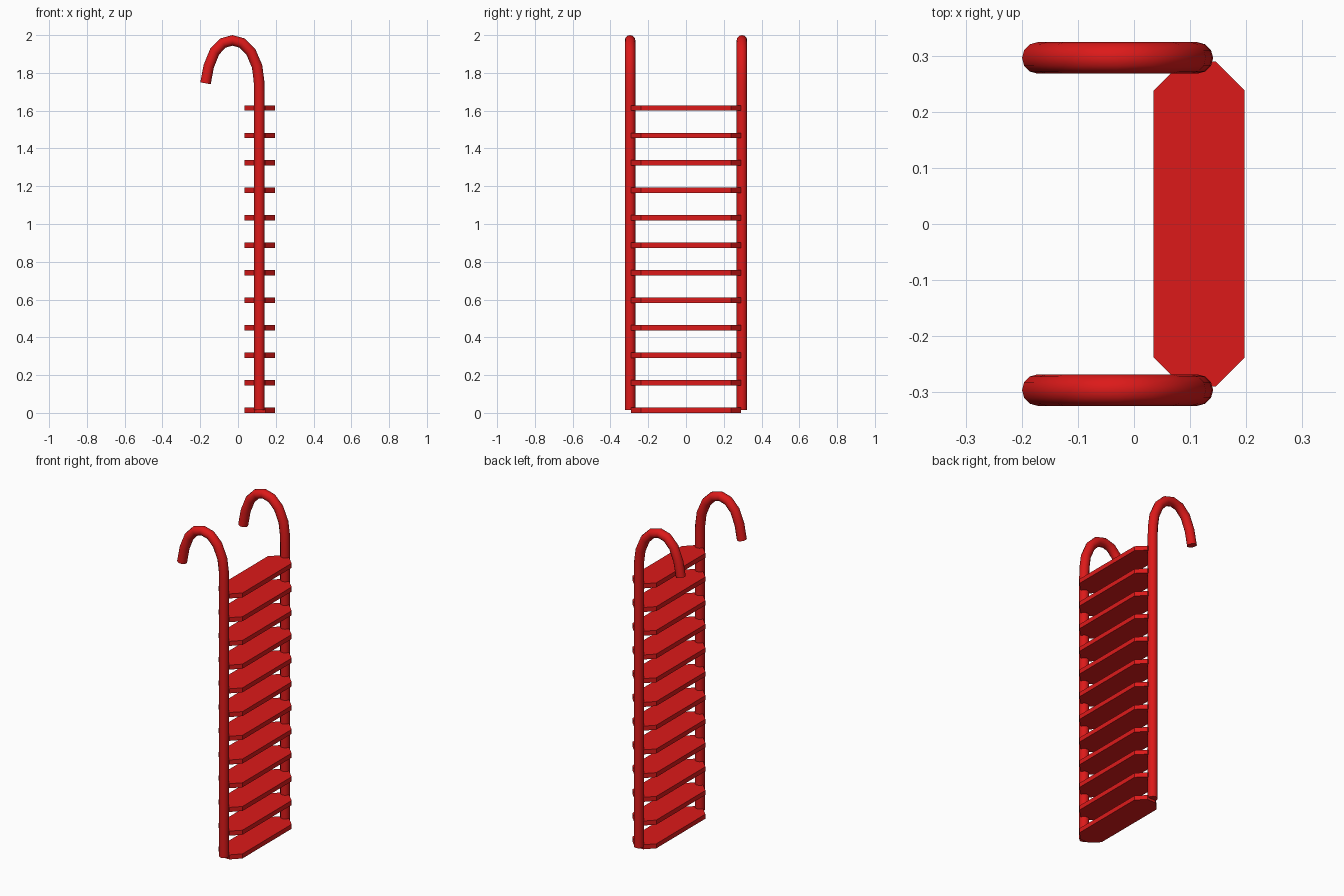
import bpy, bmesh, math

if "Cube" in bpy.data.objects:
    bpy.data.objects.remove(bpy.data.objects["Cube"])

red = bpy.data.materials.new("red_paint")
red.diffuse_color = (0.72, 0.01, 0.01, 1)
red.use_nodes = True
red.node_tree.nodes["Principled BSDF"].inputs["Base Color"].default_value = red.diffuse_color

R = 0.028          # rail tube radius
POLE_X = 0.113
RAIL_Y = 0.296


def make_rail(name, y):
    # straight pole, then a faceted hook bending towards -x
    path = [(POLE_X, 0.014), (POLE_X, 1.70), (0.111, 1.76), (0.101, 1.835),
            (0.068, 1.912), (0.022, 1.958), (-0.03, 1.972), (-0.08, 1.958),
            (-0.124, 1.912), (-0.155, 1.835), (-0.172, 1.745)]
    cu = bpy.data.curves.new(name, 'CURVE')
    cu.dimensions = '3D'
    cu.bevel_depth = R
    cu.bevel_resolution = 4
    cu.use_fill_caps = True
    sp = cu.splines.new('POLY')
    sp.points.add(len(path) - 1)
    for p, (x, z) in zip(sp.points, path):
        p.co = (x, y, z, 1)
    ob = bpy.data.objects.new(name, cu)
    bpy.context.collection.objects.link(ob)
    bpy.ops.object.select_all(action='DESELECT')
    ob.select_set(True)
    bpy.context.view_layer.objects.active = ob
    bpy.ops.object.convert(target='MESH')
    ob = bpy.context.object
    ob.data.materials.clear()
    ob.data.materials.append(red)
    bpy.ops.object.shade_smooth_by_angle(angle=math.radians(35))


def make_step(name, z):
    # flat plate with clipped corners, ends buried in the rails
    cx, hw, hl, c, t = 0.116, 0.081, 0.29, 0.052, 0.028
    outline = [(hw, hl - c), (hw - c, hl), (c - hw, hl), (-hw, hl - c),
               (-hw, c - hl), (c - hw, -hl), (hw - c, -hl), (hw, c - hl)]
    bm = bmesh.new()
    face = bm.faces.new([bm.verts.new((cx + x, y, z - t / 2)) for x, y in outline])
    ext = bmesh.ops.extrude_face_region(bm, geom=[face])
    top = [v for v in ext["geom"] if isinstance(v, bmesh.types.BMVert)]
    bmesh.ops.translate(bm, verts=top, vec=(0, 0, t))
    if not any(f.normal.z < 0 for f in bm.faces) or len(bm.faces) < 10:
        bm.faces.new([v for v in bm.verts if v not in top]) if len(bm.faces) < 10 else None
    bmesh.ops.recalc_face_normals(bm, faces=bm.faces)
    me = bpy.data.meshes.new(name)
    bm.to_mesh(me)
    bm.free()
    me.materials.append(red)
    bpy.context.collection.objects.link(bpy.data.objects.new(name, me))


# two hooked side rails
make_rail("rail_left", -RAIL_Y)
make_rail("rail_right", RAIL_Y)

# twelve evenly spaced steps
for i in range(12):
    make_step(f"step_{i + 1}", 0.014 + i * 0.1455)
